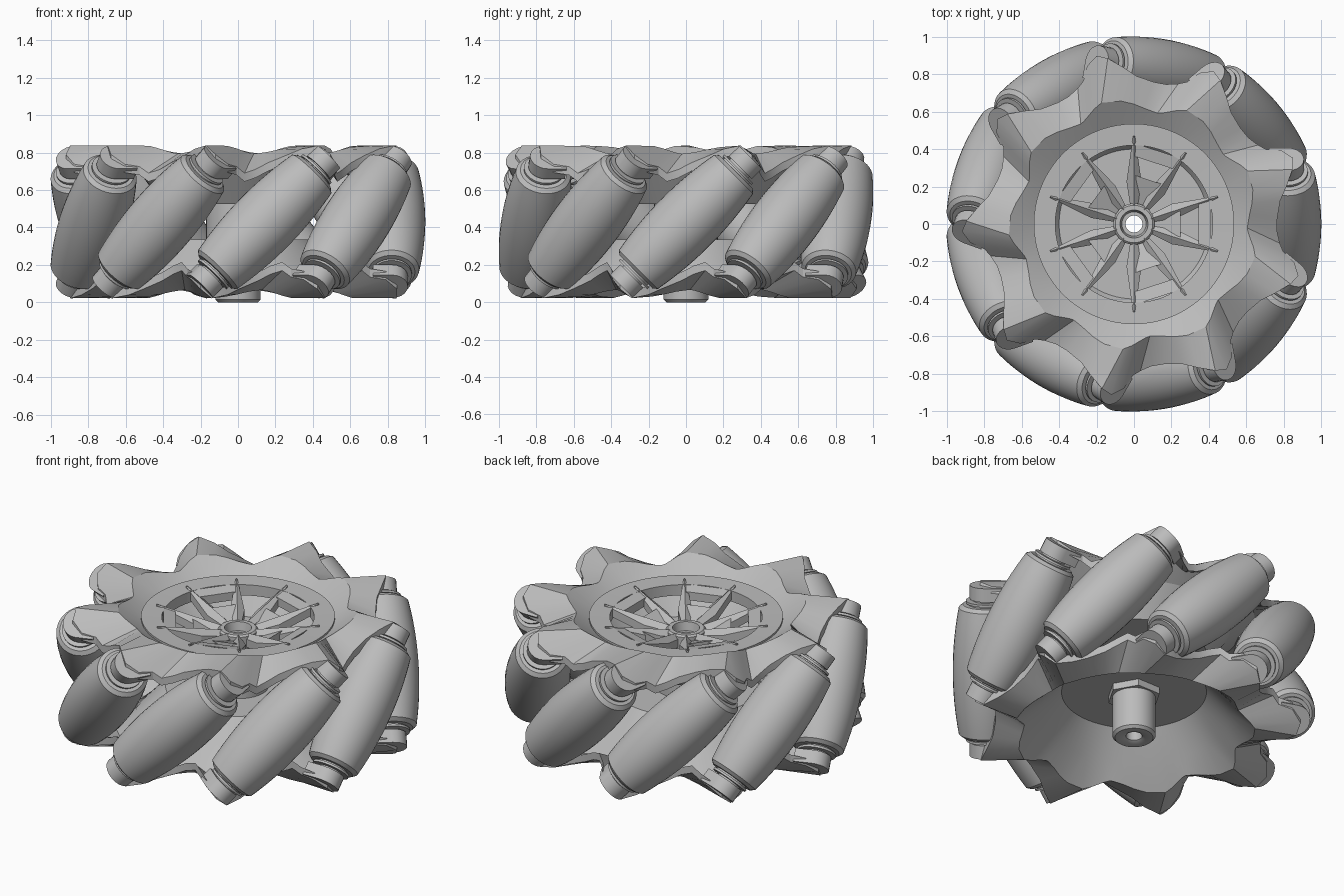
import bpy
import bmesh
from math import sin, cos, pi, radians, sqrt
from mathutils import Matrix, Vector

cube = bpy.data.objects.get("Cube")
if cube:
    bpy.data.objects.remove(cube, do_unlink=True)

COUNT = 9
STEP = 360 / COUNT
FIRST = 280            # angle of the front roller
MID = 0.43             # height of the roller centres
DEPTH = 0.82           # distance of roller axes from the wheel axis
TOP = 0.84

grey = bpy.data.materials.new("light_grey")
grey.use_nodes = True
grey.diffuse_color = (0.5, 0.5, 0.5, 1)
grey.node_tree.nodes["Principled BSDF"].inputs["Base Color"].default_value = (0.5, 0.5, 0.5, 1)


def finish(bm, name, angle=30):
    bmesh.ops.recalc_face_normals(bm, faces=bm.faces)
    mesh = bpy.data.meshes.new(name)
    bm.to_mesh(mesh)
    bm.free()
    mesh.materials.append(grey)
    obj = bpy.data.objects.new(name, mesh)
    bpy.context.collection.objects.link(obj)
    bpy.ops.object.select_all(action='DESELECT')
    obj.select_set(True)
    bpy.context.view_layer.objects.active = obj
    bpy.ops.object.shade_smooth_by_angle(angle=radians(angle))
    return obj


def polar(r, degrees, z):
    return Vector((r * cos(radians(degrees)), r * sin(radians(degrees)), z))


def sweep(sections):
    """Join closed sections of (radius, degrees, z) points around z."""
    bm = bmesh.new()
    rings = [[bm.verts.new(polar(*p)) for p in pts] for pts in sections]
    for i, ring in enumerate(rings):
        after = rings[(i + 1) % len(rings)]
        for j in range(len(ring)):
            k = (j + 1) % len(ring)
            bm.faces.new((ring[j], after[j], after[k], ring[k]))
    return bm


def lathe(profile, sides=48):
    return sweep([[(r, i * 360 / sides, z) for r, z in profile] for i in range(sides)])


def bridge(bm, lower, upper):
    """Closed solid between two matching outlines."""
    a = [bm.verts.new(p) for p in lower]
    b = [bm.verts.new(p) for p in upper]
    bm.faces.new(a)
    bm.faces.new(b)
    for i in range(len(a)):
        k = (i + 1) % len(a)
        bm.faces.new((a[i], a[k], b[k], b[i]))


def roller_frame(index):
    """Local x points outwards, local z runs along the slanted roller axis."""
    a = radians(FIRST + index * STEP)
    out = Vector((cos(a), sin(a), 0))
    axis = Vector((-sin(a), cos(a), 1)).normalized()
    m = Matrix((out, axis.cross(out), axis)).transposed().to_4x4()
    return Matrix.Translation(out * DEPTH + Vector((0, 0, MID))) @ m


# Barrel rollers with collars and pins
body = [(sqrt(1 - s * s / 2) - DEPTH, s) for s in [0.36 * i / 8 for i in range(-8, 9)]]
end = [(0.125, 0.378), (0.095, 0.378), (0.095, 0.387), (0.108, 0.387),
       (0.108, 0.4), (0.07, 0.4), (0.07, 0.44), (0.01, 0.44)]
roller_profile = [(r, -s) for r, s in reversed(end)] + body + end
for i in range(COUNT):
    roller = finish(lathe(roller_profile, 36), f"roller_{i + 1}")
    roller.matrix_world = roller_frame(i)

# Dished side plates with saw-toothed rims
# (rim degrees past arm, rim radius, rim z, crease degrees past arm, crease radius)
teeth = [(-6, 0.84, 0.82, -4, 0.66), (-1, 0.895, 0.838, 5, 0.67), (2.5, 0.92, 0.79, 9, 0.65),
         (6.5, 0.88, 0.738, 13, 0.625), (9.5, 0.81, 0.725, 16, 0.61), (12.5, 0.785, 0.69, 18, 0.605),
         (17, 0.765, 0.71, 21, 0.61), (22, 0.765, 0.745, 25, 0.62), (29, 0.79, 0.785, 30, 0.64)]
THICK = 0.045
arm = FIRST + STEP / 2


def plate(name, bowl_z):
    sections = []
    for i in range(COUNT):
        for j, (turn, rim, rim_z, crease_turn, crease) in enumerate(teeth):
            base = arm + i * STEP
            even = base + j * STEP / len(teeth)
            upper = [(0.1, even, 0.57), (0.4, even, 0.57), (0.53, even, bowl_z),
                     (crease, base + crease_turn, 0.745 + (crease - 0.53) * 0.65),
                     (rim, base + turn, rim_z)]
            lower = [(r, a, z - THICK) for r, a, z in reversed(upper)]
            sections.append(upper + lower)
    return finish(sweep(sections), name, 20)


# Rounded bearing tabs that hold the roller ends, trimmed level with the plate
def tabs(name):
    bm = bmesh.new()
    rad = 0.087
    outline = [(-0.1, rad), (-0.1, -rad)]
    outline += [(rad * cos(t), rad * sin(t)) for t in [pi * (i / 10 - 0.5) for i in range(11)]]
    for i in range(COUNT):
        m = roller_frame(i)
        bridge(bm, *[[m @ Vector((x, y, s)) for x, y in outline] for s in (0.41, 0.488)])
    cut = bmesh.ops.bisect_plane(bm, geom=bm.verts[:] + bm.edges[:] + bm.faces[:],
                                 plane_co=(0, 0, TOP), plane_no=(0, 0, 1), clear_outer=True)
    edges = [e for e in cut["geom_cut"] if isinstance(e, bmesh.types.BMEdge)]
    bmesh.ops.holes_fill(bm, edges=edges, sides=0)
    return finish(bm, name)


# The lower side is the upper side turned over about one roller's radial line
pivot = polar(1, FIRST, 0)
centre = Matrix.Translation((0, 0, MID))
flip = centre @ Matrix.Rotation(pi, 4, pivot) @ centre.inverted()
plate("upper_plate", 0.745)
tabs("upper_tabs")
plate("lower_plate", 0.71).matrix_world = flip
tabs("lower_tabs").matrix_world = flip

# Central hub tube, nut and socket
finish(lathe([(0.045, 0.01), (0.065, 0), (0.105, 0), (0.12, 0.015), (0.12, 0.31), (0.17, 0.31),
              (0.17, 0.55), (0.11, 0.55), (0.11, 0.68), (0.1, 0.69), (0.075, 0.69),
              (0.065, 0.64), (0.045, 0.64)]), "hub_tube")
finish(lathe([(0.1, 0.25), (0.15, 0.25), (0.15, 0.3), (0.1, 0.3)], 6), "hub_nut")

# Ring around the spoked centre
finish(lathe([(0.42, 0.74), (0.42, 0.755), (0.535, 0.76), (0.535, 0.72), (0.42, 0.69)], 72),
       "centre_ring")


# Spokes: ridged kite-shaped fins in pairs, joined by webs and outer bars
def slab(bm, corners, depth):
    """Sloping slab from (radius, degrees, z) corners, thickened downwards."""
    top = [polar(*c) for c in corners]
    bridge(bm, [p - Vector((0, 0, depth)) for p in top], top)


fins = bmesh.new()
webs = bmesh.new()
for i in range(5):
    a = 72 * i
    for f in (a - 18, a + 18):
        for side in (-1, 1):
            slab(fins, [(0.09, f, 0.69), (0.47, f, 0.768), (0.47, f + side * 0.6, 0.766),
                        (0.23, f + side * 10, 0.69), (0.09, f + side * 12, 0.66)], 0.05)
    slab(webs, [(0.1, a - 18, 0.65), (0.26, a - 17, 0.71),
                (0.26, a + 17, 0.71), (0.1, a + 18, 0.65)], 0.07)
    slab(webs, [(0.36, a - 17, 0.74), (0.43, a - 17, 0.755),
                (0.43, a + 17, 0.755), (0.36, a + 17, 0.74)], 0.05)
finish(fins, "spoke_fins", 15)
finish(webs, "spoke_webs", 15)
